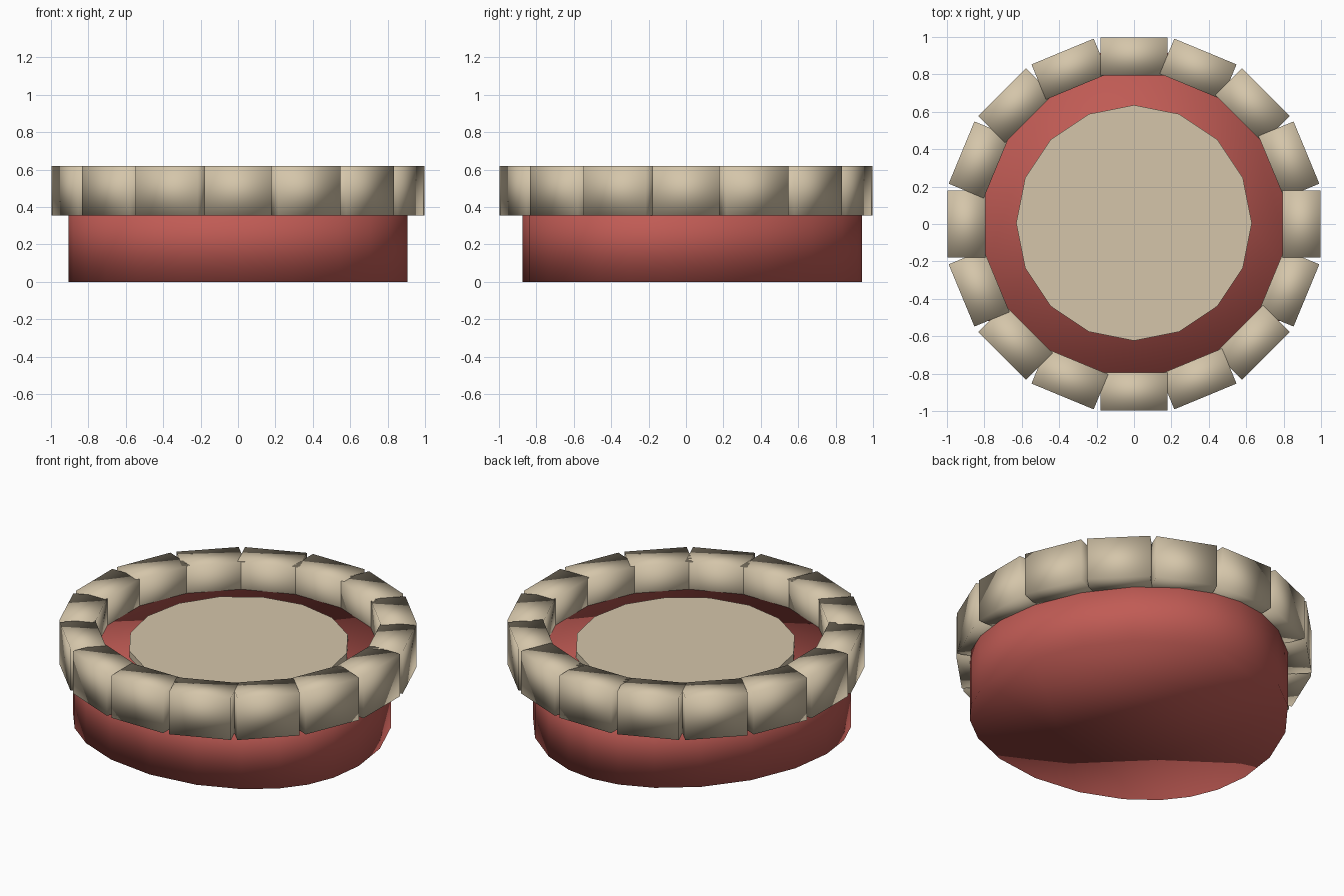
import bpy, bmesh, math

if "Cube" in bpy.data.objects:
    bpy.data.objects.remove(bpy.data.objects["Cube"])


def material(name, rgb):
    m = bpy.data.materials.new(name)
    m.diffuse_color = (*rgb, 1)
    m.use_nodes = True
    m.node_tree.nodes["Principled BSDF"].inputs["Base Color"].default_value = m.diffuse_color
    return m


cream = material("cream", (0.66, 0.56, 0.40))
red = material("brick_red", (0.53, 0.105, 0.09))


def prism(name, outline, z0, z1, mat, smooth=True):
    """Extrude a closed outline straight up from z0 to z1."""
    bm = bmesh.new()
    face = bm.faces.new([bm.verts.new((x, y, z0)) for x, y in outline])
    new = bmesh.ops.extrude_face_region(bm, geom=[face])["geom"]
    for v in new:
        if isinstance(v, bmesh.types.BMVert):
            v.co.z = z1
    bmesh.ops.recalc_face_normals(bm, faces=bm.faces[:])
    for f in bm.faces:
        f.smooth = smooth
    me = bpy.data.meshes.new(name)
    bm.to_mesh(me)
    bm.free()
    me.materials.append(mat)
    ob = bpy.data.objects.new(name, me)
    bpy.context.collection.objects.link(ob)
    return ob


def rounded_trefoil(n, r, bulge):
    """Three-sided rounded outline with the same width in every direction."""
    pts = []
    for i in range(n):
        a = 2 * math.pi * i / n
        t = 3 * (a - math.pi / 2)
        h, dh = r + bulge * math.cos(t), -3 * bulge * math.sin(t)
        pts.append((h * math.cos(a) - dh * math.sin(a),
                    h * math.sin(a) + dh * math.cos(a)))
    return pts


# Base
prism("base", rounded_trefoil(24, 0.907, 0.033), 0.0, 0.45, red)

# Inner disc
disc = [(0.63 * math.cos(math.pi * i / 8), 0.63 * math.sin(math.pi * i / 8) + 0.006)
        for i in range(16)]
prism("inner_disc", disc, 0.40, 0.49, cream, smooth=False)

# Ring of rim blocks
block = [(0.795, -0.18), (0.998, -0.18), (0.998, 0.18), (0.795, 0.18)]
for i in range(16):
    ob = prism("rim_block", block, 0.355, 0.62, cream)
    ob.rotation_euler.z = math.pi * i / 8
